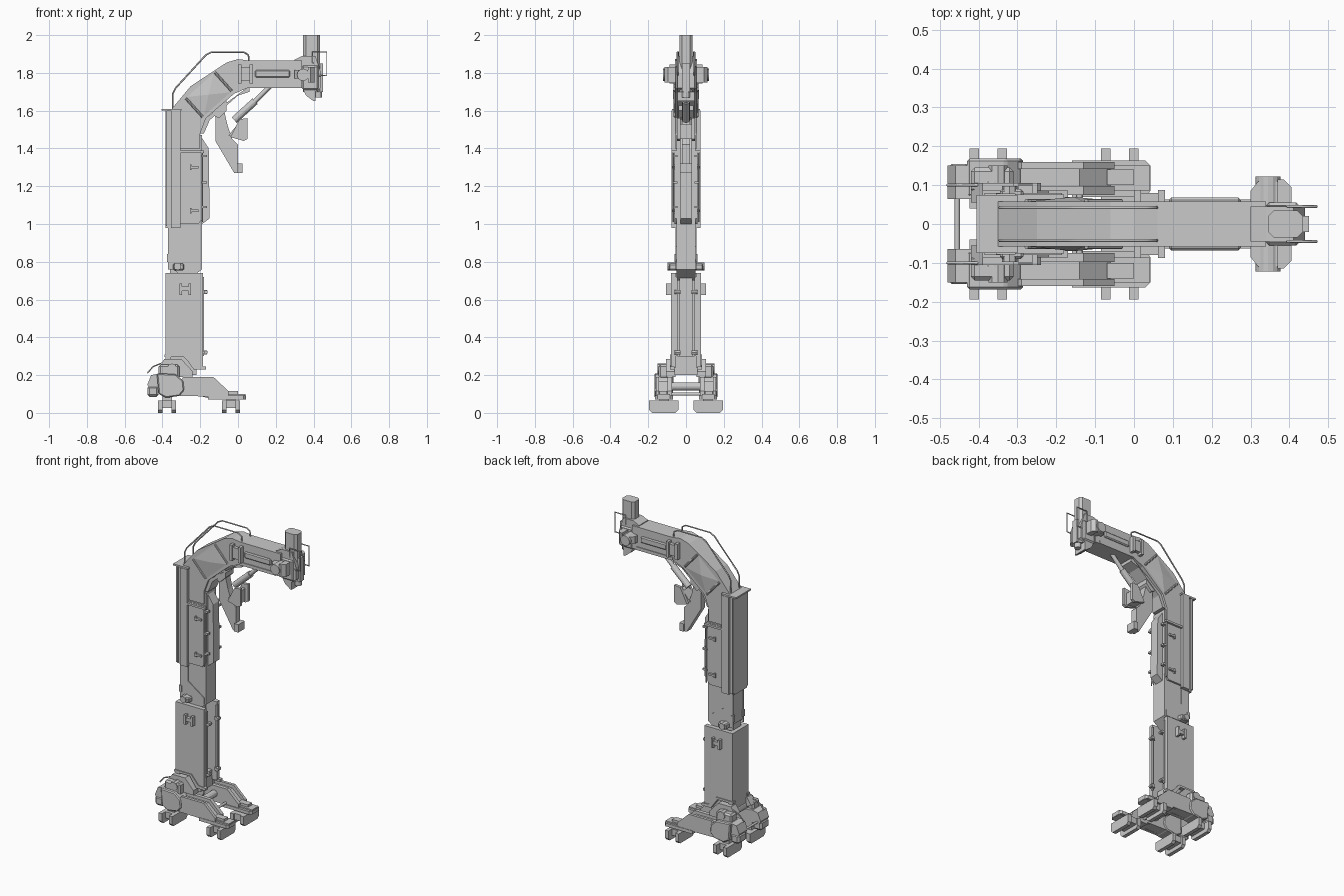
import bpy, bmesh
from mathutils import Vector

default_cube = bpy.data.objects.get("Cube")
if default_cube:
    bpy.data.objects.remove(default_cube, do_unlink=True)

# One painted steel colour
STEEL = bpy.data.materials.new("light_grey_steel")
STEEL.use_nodes = True
STEEL.diffuse_color = (.59, .59, .59, 1)
STEEL.node_tree.nodes["Principled BSDF"].inputs["Base Color"].default_value = STEEL.diffuse_color


def finish(name, bm, bevel=0):
    bmesh.ops.recalc_face_normals(bm, faces=bm.faces[:])
    mesh = bpy.data.meshes.new(name)
    bm.to_mesh(mesh)
    bm.free()
    mesh.materials.append(STEEL)
    obj = bpy.data.objects.new(name, mesh)
    bpy.context.collection.objects.link(obj)
    if bevel:
        modifier = obj.modifiers.new("chamfer", "BEVEL")
        modifier.width, modifier.segments = bevel, 1


def prism(name, outline, near, far, axis="y", bevel=0):
    """Extrude an outline along an axis from near to far."""
    bm = bmesh.new()

    def place(point, depth):
        a, b = point
        return {"x": (depth, a, b), "y": (a, depth, b), "z": (a, b, depth)}[axis]

    low = [bm.verts.new(place(point, near)) for point in outline]
    high = [bm.verts.new(place(point, far)) for point in outline]
    bm.faces.new(low)
    bm.faces.new(high)
    for i in range(len(low)):
        j = (i + 1) % len(low)
        bm.faces.new((low[i], low[j], high[j], high[i]))
    finish(name, bm, bevel)


def box(name, x, y, z, bevel=0):
    corners = [(x[0], z[0]), (x[1], z[0]), (x[1], z[1]), (x[0], z[1])]
    prism(name, corners, y[0], y[1], bevel=bevel)


def rod(name, start, end, radius, sides=12):
    start, end = Vector(start), Vector(end)
    bm = bmesh.new()
    bmesh.ops.create_cone(bm, cap_ends=True, segments=sides, radius1=radius,
                          radius2=radius, depth=(end - start).length)
    turn = (end - start).to_track_quat("Z", "Y").to_matrix()
    bmesh.ops.rotate(bm, verts=bm.verts[:], matrix=turn)
    bmesh.ops.translate(bm, verts=bm.verts[:], vec=(start + end) / 2)
    finish(name, bm)


def pipe(name, points, radius):
    curve = bpy.data.curves.new(name, "CURVE")
    curve.dimensions, curve.bevel_depth, curve.bevel_resolution = "3D", radius, 1
    curve.use_fill_caps = True
    spline = curve.splines.new("POLY")
    spline.points.add(len(points) - 1)
    for target, point in zip(spline.points, points):
        target.co = (*point, 1)
    curve.materials.append(STEEL)
    obj = bpy.data.objects.new(name, curve)
    bpy.context.collection.objects.link(obj)


# Telescoping mast and curved arm
prism("mast", [(-.365, .78), (-.27, .70), (-.19, .76), (-.19, 1.47), (-.365, 1.47)], -.05, .05)
box("mast_core", (-.36, -.25), (-.035, .035), (.25, .78))
prism("arm", [(-.35, 1.4), (-.20, 1.4), (-.20, 1.48), (-.17, 1.56), (-.02, 1.69), (.05, 1.72),
              (.34, 1.72), (.34, 1.865), (.06, 1.865), (0, 1.873), (-.06, 1.855), (-.25, 1.73),
              (-.35, 1.61)], -.058, .058)
prism("arm_underside_rib", [(-.20, 1.48), (-.18, 1.48), (-.15, 1.55), (0, 1.68), (.06, 1.70),
                            (.06, 1.73), (-.20, 1.54)], -.045, .045)
prism("mast_guard", [(-.20, 1.47), (-.155, 1.40), (-.15, 1.03), (-.19, 1.0), (-.20, 1.0)], -.03, .03)
box("rear_cover", (-.385, -.31), (-.062, .062), (.98, 1.6))
box("rear_cover_cap", (-.405, -.30), (-.075, .075), (1.60, 1.61))
box("sleeve_back", (-.385, -.355), (-.08, .08), (.25, .74))
box("sleeve_foot", (-.36, -.22), (-.06, .06), (.20, .30))

# Head at the arm tip
prism("head_block", [(.30, 1.72), (.34, 1.72), (.36, 1.68), (.40, 1.65), (.41, 1.65),
                     (.41, 1.70), (.44, 1.72), (.44, 1.80), (.41, 1.89), (.34, 1.89), (.30, 1.87)],
      -.045, .045)
prism("head_post", [(.345, -.02), (.36, -.035), (.42, -.035), (.435, -.02),
                    (.435, .02), (.42, .035), (.36, .035), (.345, .02)], 1.7, 2, axis="z")
rod("head_axle", (.345, -.122, 1.79), (.345, .122, 1.79), .032, 16)
prism("head_crossbeam", [(.37, -.115), (.385, -.115), (.405, -.095), (.405, .095),
                         (.385, .115), (.37, .115)], 1.75, 1.83, axis="z")
box("head_nose", (.43, .45), (-.02, .02), (1.70, 1.85))
rod("head_knob", (.425, 0, 1.67), (.425, 0, 1.74), .02)

# Hanging claw and its strut
prism("claw_plate", [(-.12, 1.59), (-.08, 1.63), (-.055, 1.52), (-.03, 1.45), (0, 1.42),
                     (0, 1.31), (.025, 1.31), (.025, 1.27), (-.02, 1.27), (-.12, 1.44)], -.022, .022)
prism("claw_jaw", [(-.05, 1.47), (0, 1.53), (.03, 1.53), (.03, 1.45), (-.03, 1.46)], -.03, .03)
box("claw_tip", (-.005, .025), (-.032, .032), (1.27, 1.32))
rod("claw_strut_sleeve", (-.02, 0, 1.55), (.09, 0, 1.65), .02)
rod("claw_strut_piston", (.08, 0, 1.64), (.17, 0, 1.73), .013)
prism("claw_hanger", [(-.14, 1.58), (-.10, 1.64), (-.06, 1.66), (-.06, 1.60), (-.10, 1.56)], -.04, .04)

# Axles joining the two feet
rod("rear_axle", (-.455, -.09, .14), (-.455, .09, .14), .007)
rod("ankle_axle", (-.36, -.11, .23), (-.36, .11, .23), .03)
rod("middle_axle", (-.22, -.08, .14), (-.22, .08, .14), .022)
rod("toe_axle", (-.14, -.08, .10), (-.14, .08, .10), .008)

# Everything mirrored on the front and back sides
for side, s in (("front", -1), ("back", 1)):
    def span(inner, outer):
        return sorted((s * inner, s * outer))

    def part(name, x, y, z, bevel=0):
        box(f"{side}_{name}", x, span(*y), z, bevel)

    def plate(name, outline, inner, outer, bevel=0):
        prism(f"{side}_{name}", outline, *span(inner, outer), bevel=bevel)

    # Lower sleeve with latches
    plate("sleeve_wall", [(-.385, .74), (-.385, .30), (-.29, .30), (-.235, .24), (-.185, .24),
                          (-.185, .74)], .052, .08)
    plate("sleeve_trim", [(-.39, .295), (-.28, .295), (-.235, .23), (-.17, .23), (-.17, .245),
                          (-.22, .25), (-.27, .308), (-.39, .308)], .06, .086)
    part("sleeve_rail", (-.19, -.18), (.045, .06), (.30, .72))
    for height in (.32, .64):
        rod(f"{side}_sleeve_pin", (-.17, s * .03, height), (-.17, s * .06, height), .01, 8)
        part("pin_tab", (-.19, -.165), (.035, .05), (height - .01, height + .01))
    for x in (-.31, -.262):
        part("latch_post", (x, x + .014), (.08, .105), (.625, .685))
    part("latch_bar", (-.30, -.255), (.08, .10), (.645, .668))
    part("lock_block", (-.345, -.285), (.05, .09), (.755, .79), .006)
    rod(f"{side}_lock_bolt", (-.32, s * .05, .775), (-.32, s * .098, .775), .02, 8)
    part("lock_lug", (-.375, -.355), (.04, .06), (.80, .84))

    # Mast side trim, cover strips and grips
    plate("mast_skirt", [(-.37, .98), (-.315, .98), (-.315, .88), (-.20, .80), (-.20, .76),
                         (-.37, .76)], .05, .055)
    plate("mast_panel", [(-.31, 1.39), (-.185, 1.39), (-.185, 1.03), (-.21, 1.0), (-.31, 1.0)], .05, .062)
    part("panel_header", (-.31, -.18), (.055, .076), (1.375, 1.388))
    part("cover_strip", (-.355, -.305), (.06, .078), (.98, 1.6))
    part("cover_edge", (-.385, -.375), (.06, .075), (.99, 1.6))
    for height in (1.07, 1.30):
        part("grip", (-.255, -.21), (.06, .074), (height - .006, height + .006))
        part("grip_base", (-.255, -.245), (.06, .072), (height - .014, height + .014))
    pipe(f"{side}_panel_rail", [(-.19, s * .068, z) for z in (1.01, 1.38)], .004)
    for height in (1.09, 1.22, 1.36):
        part("rail_tab", (-.195, -.165), (.045, .07), (height - .006, height + .006))

    # Braced panel at the elbow: a shallow pyramid with two rods
    bm = bmesh.new()
    center, along, across = Vector((-.155, s * .058, 1.685)), Vector((.07, 0, .062)), Vector((.045, 0, -.05))
    ring = [bm.verts.new(center + along * a + across * b) for a, b in ((1, 1), (1, -1), (-1, -1), (-1, 1))]
    peak = bm.verts.new(center + Vector((0, s * .012, 0)))
    bm.faces.new(ring)
    for i in range(4):
        bm.faces.new((ring[i], ring[(i + 1) % 4], peak))
    finish(f"{side}_elbow_panel", bm)
    for sign in (-1, 1):
        edge = center + along * sign * 1.1
        rod(f"{side}_elbow_brace", edge - across, edge + across, .007, 8)

    # Handrail over the elbow
    pipe(f"{side}_handrail", [(x, s * .042, z) for x, z in (
        (-.345, 1.60), (-.345, 1.69), (-.33, 1.72), (-.17, 1.895), (-.14, 1.91), (.03, 1.91),
        (.055, 1.895), (.058, 1.86))], .0045)

    # Arm side clamp, slot and head frame
    for x in (.0, .062):
        part("clamp_post", (x, x + .018), (.05, .088), (1.745, 1.845))
    part("clamp_block", (.01, .07), (.05, .08), (1.76, 1.83))
    part("arm_slot_bar", (.09, .275), (.05, .068), (1.775, 1.815), .006)
    part("arm_lower_flange", (.05, .31), (.05, .063), (1.72, 1.74))
    prism(f"{side}_head_cheek", [(.30, s * .05), (.30, s * .085), (.32, s * .11), (.38, s * .11),
                                 (.38, s * .05)], 1.77, 1.815, axis="z")
    part("head_bracket", (.34, .425), (.04, .055), (1.71, 1.84), .01)
    pipe(f"{side}_head_frame", [(x, s * .045, z) for x, z in (
        (.37, 1.785), (.47, 1.785), (.47, 1.91), (.395, 1.91), (.395, 1.85))], .004)

    # Open claw cheeks
    plate("claw_cheek", [(-.04, 1.46), (0, 1.54), (.01, 1.555), (.05, 1.56), (.05, 1.45), (.03, 1.44)],
          .03, .048)

    # Foot beam and its raised ribs
    beam = [(-.31, .17), (-.14, .17), (-.06, .10), (.04, .10), (.04, .07), (-.13, .07), (-.2, .09), (-.31, .09)]
    plate("foot_beam", beam, .085, .15)
    rib = [(-.31, .16), (-.29, .19), (-.13, .19), (-.05, .115), (-.05, .085), (-.31, .09)]
    plate("foot_rib_inner", rib, .075, .098)
    plate("foot_rib_outer", rib, .142, .16)
    prism(f"{side}_toe_plate", [(-.16, s * .07), (.03, s * .07), (.042, s * .085), (.042, s * .15),
                                (.03, s * .163), (-.16, s * .163)], .072, .092, axis="z")
    part("toe_rib", (-.07, .0), (.10, .14), (.09, .115))

    # Heel housing, ankle and clevis
    plate("heel_housing", [(-.43, .21), (-.33, .205), (-.29, .17), (-.285, .12), (-.31, .09),
                           (-.38, .08), (-.42, .10)], .07, .168, .006)
    part("heel_cap", (-.48, -.42), (.07, .155), (.085, .145), .012)
    plate("heel_guard", [(-.48, .15), (-.46, .20), (-.41, .21), (-.41, .13), (-.47, .13)], .065, .15)
    part("ankle_block", (-.42, -.31), (.08, .145), (.18, .255), .01)
    plate("ankle_cheek", [(-.42, .24), (-.39, .285), (-.30, .285), (-.24, .22), (-.24, .19),
                          (-.32, .19)], .055, .105)
    rod(f"{side}_ankle_pin", (-.35, s * .09, .235), (-.35, s * .15, .235), .026, 10)
    pipe(f"{side}_ankle_hose", [(x, s * .10, z) for x, z in (
        (-.48, .21), (-.45, .245), (-.40, .265), (-.33, .26))], .004)

    # Ground shoes: two chamfered bars under a bridging plate
    for name, x in (("heel", -.375), ("toe", -.037)):
        for offset in (-.036, .036):
            sole = [(s * y, z) for y, z in ((.04, .065), (.195, .065), (.195, .015),
                                            (.18, 0), (.055, 0), (.04, .015))]
            prism(f"{side}_{name}_shoe", sole, x + offset - .012, x + offset + .012, axis="x")
        part(f"{name}_shoe_bridge", (x - .03, x + .03), (.05, .16), (.025, .065))
        part(f"{name}_shoe_mount", (x - .025, x + .025), (.09, .14), (.06, .10))
